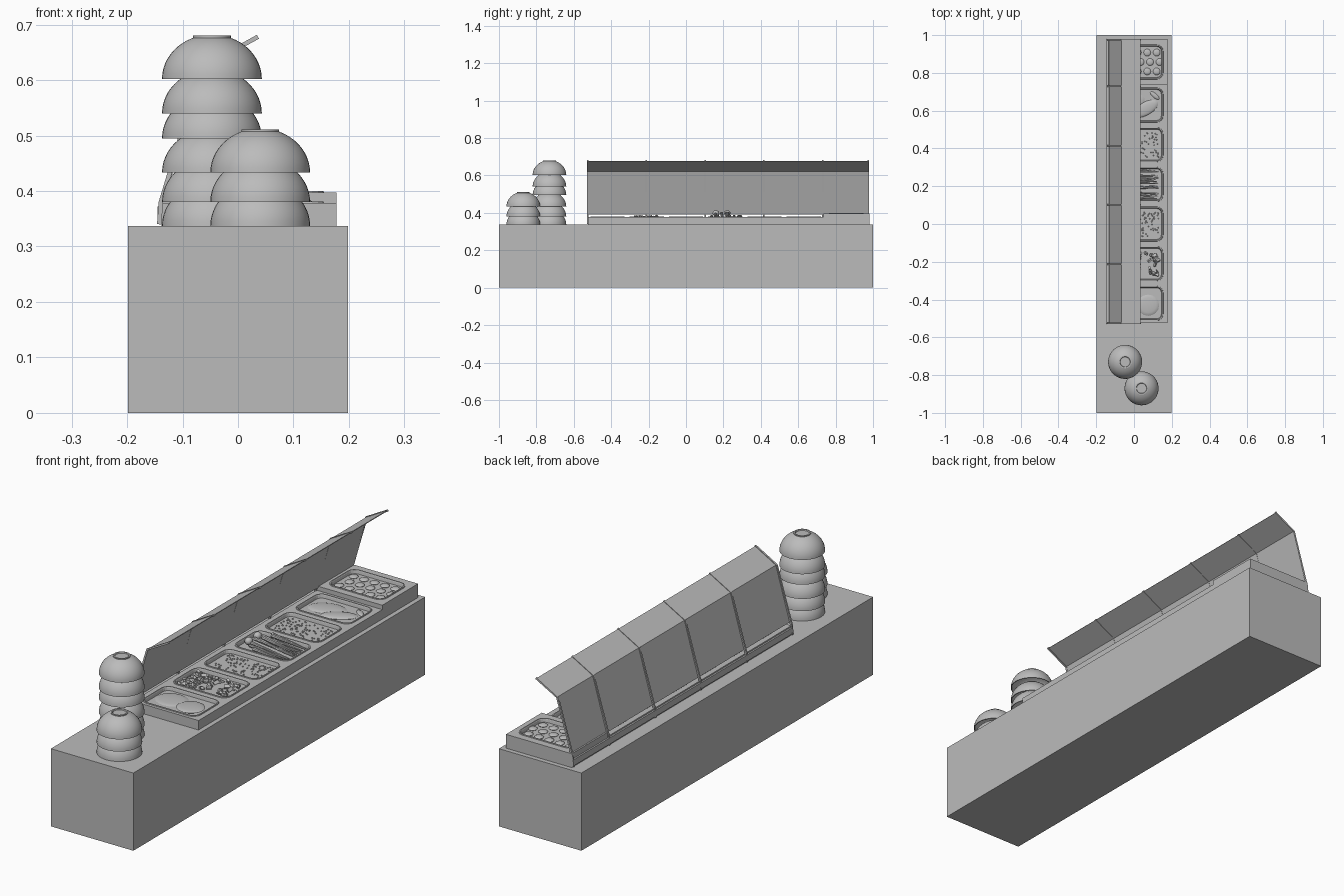
import bpy, bmesh, math, random
from mathutils import Matrix, Vector

if "Cube" in bpy.data.objects:
    bpy.data.objects.remove(bpy.data.objects["Cube"])

random.seed(4)
GREY = bpy.data.materials.new("plain grey")
GREY.diffuse_color = (0.5, 0.5, 0.5, 1)
GREY.use_nodes = True
GREY.node_tree.nodes["Principled BSDF"].inputs["Base Color"].default_value = GREY.diffuse_color
COUNTER_TOP = 0.337
N = 5  # points per rounded corner


def finish(bm, name, smooth=False):
    bmesh.ops.recalc_face_normals(bm, faces=bm.faces)
    mesh = bpy.data.meshes.new(name)
    bm.to_mesh(mesh)
    bm.free()
    mesh.materials.append(GREY)
    ob = bpy.data.objects.new(name, mesh)
    bpy.context.collection.objects.link(ob)
    if smooth:
        bpy.ops.object.select_all(action='DESELECT')
        bpy.context.view_layer.objects.active = ob
        ob.select_set(True)
        bpy.ops.object.shade_smooth_by_angle(angle=math.radians(40))
    return ob


def box(bm, x0, x1, y0, y1, z0, z1):
    m = Matrix.Translation(((x0 + x1) / 2, (y0 + y1) / 2, (z0 + z1) / 2))
    bmesh.ops.create_cube(bm, size=1, matrix=m @ Matrix.Diagonal((x1 - x0, y1 - y0, z1 - z0, 1)))


def rounded(bm, cx, cy, hx, hy, r, z):
    verts = []
    for k, (sx, sy) in enumerate(((1, 1), (-1, 1), (-1, -1), (1, -1))):
        for i in range(N):
            a = math.pi / 2 * (k + i / (N - 1))
            verts.append(bm.verts.new((cx + sx * (hx - r) + r * math.cos(a),
                                       cy + sy * (hy - r) + r * math.sin(a), z)))
    return verts


def bridge(bm, a, b):
    for i in range(len(a)):
        j = (i + 1) % len(a)
        bm.faces.new((a[i], a[j], b[j], b[i]))


# Counter block
bm = bmesh.new()
box(bm, -0.198, 0.198, -1, 1, 0, COUNTER_TOP)
finish(bm, "counter")

# Stacked upside-down bowls: hollow dome with a foot ring
R, H = 0.09, 0.08


def dome(r, h, a0, a1, n=10):
    return [(r * math.cos(a0 + (a1 - a0) * i / n), h * math.sin(a0 + (a1 - a0) * i / n))
            for i in range(n + 1)]


PROFILE = (dome(R - 0.004, H - 0.008, math.pi / 2, 0) + dome(R, H, 0, math.acos(0.034 / R))
           + [(0.034, 0.078), (0.028, 0.078), (0.026, 0.074), (0, 0.074)])


def bowl(name, x, y, z):
    bm = bmesh.new()
    pts = [bm.verts.new((x + r, y, z + h)) for r, h in PROFILE]
    edges = [bm.edges.new(p) for p in zip(pts, pts[1:])]
    bmesh.ops.spin(bm, geom=pts + edges, cent=(x, y, 0), axis=(0, 0, 1),
                   angle=2 * math.pi, steps=40)
    bmesh.ops.remove_doubles(bm, verts=bm.verts, dist=1e-5)
    finish(bm, name, True)


LEVELS = (0.337, 0.380, 0.433, 0.495, 0.540, 0.602)
for z in LEVELS:
    bowl("tall_stack_bowl", -0.047, -0.73, z)
for z in LEVELS[:3]:
    bowl("short_stack_bowl", 0.04, -0.87, z)

# Serving base: a row of cells, each with a sunken rounded pan
X0, X1 = -0.138, 0.178
PX, HX = 0.02, 0.135


def pan_cell(name, y0, y1, top):
    cy, hy = (y0 + y1) / 2, 0.092
    bm = bmesh.new()
    corners = ((X1, y1), (X0, y1), (X0, y0), (X1, y0))
    up = [bm.verts.new((x, y, top)) for x, y in corners]
    low = [bm.verts.new((x, y, COUNTER_TOP)) for x, y in corners]
    bridge(bm, low, up)
    rim = rounded(bm, PX, cy, HX, hy, 0.035, top)
    for k in range(4):
        arc = rim[k * N:(k + 1) * N]
        for a, b in zip(arc, arc[1:]):
            bm.faces.new((up[k], a, b))
        bm.faces.new((up[k], arc[-1], rim[(k + 1) * N % (4 * N)], up[(k + 1) % 4]))
    loops = [rim] + [rounded(bm, PX, cy, HX - d, hy - d, 0.035 - d, top + z)
                     for d, z in ((0.001, 0.003), (0.006, 0.003), (0.008, 0), (0.014, -0.03))]
    for a, b in zip(loops, loops[1:]):
        bridge(bm, a, b)
    bm.faces.new(loops[-1])
    finish(bm, name)
    return cy


def filling(name, cy, z):
    bm = bmesh.new()
    bm.faces.new(rounded(bm, PX, cy, HX - 0.01, hy_in, 0.026, z))
    finish(bm, name)


hy_in = 0.082
TOP, HIGH = 0.378, 0.397
cells = [pan_cell("pan_base", -0.525 + 0.21 * i, -0.315 + 0.21 * i, TOP) for i in range(6)]
high_y = pan_cell("raised_pan_base", 0.735, 0.98, HIGH)
for cy in cells:
    filling("pan_filling", cy, TOP - 0.012)
filling("raised_pan_filling", high_y, HIGH - 0.012)


def lumps(name, items, smooth=True):
    # items: (x, y, z, radius x, radius y, radius z, turn)
    bm = bmesh.new()
    for x, y, z, rx, ry, rz, turn in items:
        m = (Matrix.Translation((x, y, z)) @ Matrix.Rotation(turn, 4, 'Z')
             @ Matrix.Diagonal((rx, ry, rz, 1)))
        bmesh.ops.create_uvsphere(bm, u_segments=16, v_segments=8, radius=1, matrix=m)
    finish(bm, name, smooth)


def spot(cy):
    return PX + random.uniform(-0.11, 0.11), cy + random.uniform(-0.068, 0.068)


# Round slices
lumps("round_slices", [(-0.03, cells[0] + 0.01, TOP - 0.01, 0.07, 0.06, 0.006, 0),
                       (0.075, cells[0] - 0.01, TOP - 0.006, 0.058, 0.056, 0.007, 0)])

# Diced chunks
bm = bmesh.new()
for i in range(60):
    x, y = spot(cells[1])
    m = (Matrix.Translation((x, y, TOP - 0.009 + random.uniform(0, 0.008)))
         @ Matrix.Rotation(random.uniform(0, 6), 4, Vector((random.random(), 0.3, 1)))
         @ Matrix.Diagonal((0.022, 0.014, 0.01, 1)))
    bmesh.ops.create_cube(bm, size=1, matrix=m)
finish(bm, "diced_chunks")

# Fine grains
for cy in (cells[2], cells[4]):
    bm = bmesh.new()
    for i in range(110):
        x, y = spot(cy)
        bmesh.ops.create_icosphere(bm, subdivisions=1, radius=0.0035,
                                   matrix=Matrix.Translation((x, y, TOP - 0.012)))
    finish(bm, "fine_grains")

# Tapered sticks fanned across the pan, with knobbly upper ends
bm = bmesh.new()
for i in range(14):
    y = cells[3] - 0.07 + 0.0108 * i
    a = Vector((0.13, y + random.uniform(-0.008, 0.008), TOP - 0.008))
    b = Vector((random.uniform(-0.08, -0.02), y + random.uniform(-0.015, 0.015),
                TOP + (0.02 if 2 < i < 9 else 0.004)))
    d = b - a
    m = Matrix.Translation((a + b) / 2) @ d.to_track_quat('Z', 'Y').to_matrix().to_4x4()
    bmesh.ops.create_cone(bm, cap_ends=True, segments=8, radius1=0.002, radius2=0.008,
                          depth=d.length, matrix=m)
finish(bm, "stick_vegetables", True)
lumps("stick_ends", [(-0.06, cells[3] + dy, TOP + 0.02, 0.016, 0.018, 0.016, 0)
                     for dy in (-0.05, 0.01)])

# Folded leaves
lumps("folded_leaves", [(-0.02, cells[5] + 0.01, TOP - 0.012, 0.08, 0.05, 0.008, 0.3),
                        (0.06, cells[5] - 0.02, TOP - 0.01, 0.075, 0.035, 0.008, 0.5),
                        (0.11, cells[5] + 0.05, TOP - 0.012, 0.03, 0.012, 0.006, -0.7)])

# Small rounds in the raised pan
lumps("small_rounds", [(-0.08 + 0.05 * i + 0.015 * (j % 2), high_y - 0.05 + 0.05 * j,
                        HIGH - 0.01, 0.019, 0.019, 0.006, 0)
                       for i in range(5) for j in range(3)])


# Folded guard: thin sheet with ribs
def strip(bm, path, y0, y1, t):
    # sweep a thin section following the path in x and z
    n = []
    for i in range(len(path)):
        a, b = path[max(i - 1, 0)], path[min(i + 1, len(path) - 1)]
        d = Vector((b[0] - a[0], b[1] - a[1])).normalized()
        n.append((-d.y * t / 2, d.x * t / 2))
    ring = ([(p[0] + q[0], p[1] + q[1]) for p, q in zip(path, n)]
            + [(p[0] - q[0], p[1] - q[1]) for p, q in zip(path, n)][::-1])
    ends = [[bm.verts.new((x, y, z)) for x, z in ring] for y in (y0, y1)]
    bridge(bm, *ends)
    for e in ends:
        bm.faces.new(e)


bm = bmesh.new()
strip(bm, [(-0.131, 0.392), (-0.065, 0.622), (0.034, 0.677)], -0.525, 0.978, 0.003)
finish(bm, "guard_sheet")
bm = bmesh.new()
for y in (-0.525, -0.213, 0.102, 0.415, 0.73, 0.975):
    strip(bm, [(-0.142, 0.34), (-0.139, 0.38), (-0.066, 0.622), (0.036, 0.678)],
          y - 0.004, y + 0.004, 0.008)
finish(bm, "guard_ribs")

# Back rail carrying the ribs
bm = bmesh.new()
box(bm, -0.145, -0.138, -0.525, 0.978, 0.345, 0.372)
finish(bm, "back_rail")
